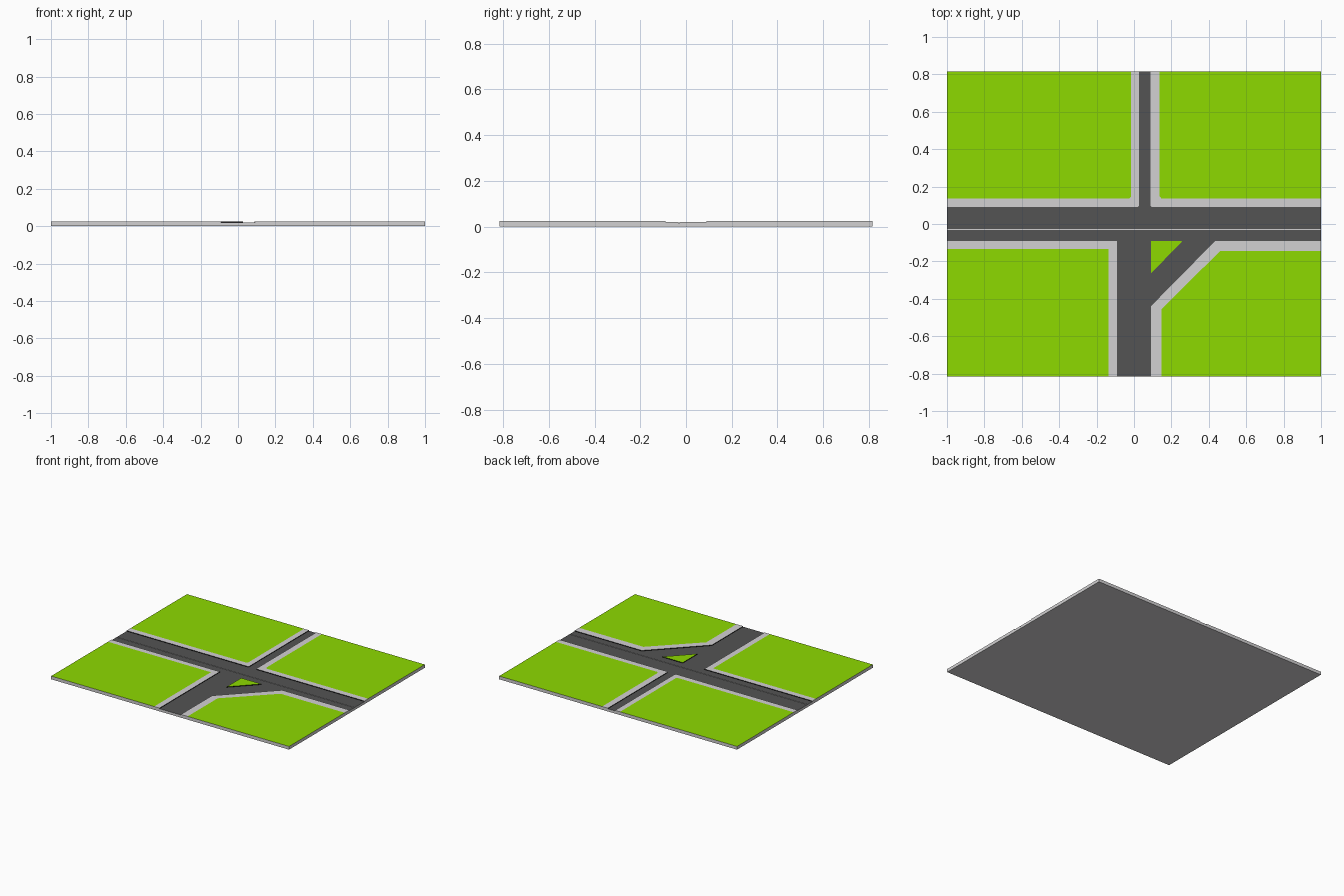
import bpy, bmesh

if "Cube" in bpy.data.objects:
    bpy.data.objects.remove(bpy.data.objects["Cube"])

W, D = 1.0, 0.815                            # half size of the tile
BASE_Z, ROAD_Z, TOP_Z = 0.014, 0.02, 0.0245  # base, road, kerb and lawn levels


def material(name, rgb):
    m = bpy.data.materials.new(name)
    m.diffuse_color = (*rgb, 1)
    m.use_nodes = True
    m.node_tree.nodes["Principled BSDF"].inputs["Base Color"].default_value = m.diffuse_color
    return m


ASPHALT = material("asphalt", (0.088, 0.088, 0.088))
PAVING = material("paving", (0.65, 0.64, 0.65))
GRASS = material("grass", (0.27, 0.70, 0.0))
BLACK = material("kerb_black", (0.002, 0.002, 0.002))


def finish(name, bm, mats):
    bmesh.ops.recalc_face_normals(bm, faces=bm.faces)
    me = bpy.data.meshes.new(name)
    bm.to_mesh(me)
    bm.free()
    for m in mats:
        me.materials.append(m)
    ob = bpy.data.objects.new(name, me)
    bpy.context.collection.objects.link(ob)
    return ob


def walls(bm, loop, z):
    """Close a top outline downward; return the side faces."""
    low = [bm.verts.new((v.co.x, v.co.y, z)) for v in loop]
    sides = []
    for i in range(len(loop)):
        j = (i + 1) % len(loop)
        sides.append(bm.faces.new((loop[i], loop[j], low[j], low[i])))
    bm.faces.new(low[::-1])
    return sides


def prism(name, pts, z0, z1, top_mat, side_mat):
    bm = bmesh.new()
    top = [bm.verts.new((x, y, z1)) for x, y in pts]
    cap = bm.faces.new(top)
    walls(bm, top, z0)
    for f in bm.faces:
        f.material_index = 0 if f is cap else 1
    return finish(name, bm, [top_mat, side_mat])


def slab(name, y0, y1, z0, z1, top_mat):
    return prism(name, [(-W, y0), (W, y0), (W, y1), (-W, y1)], z0, z1, top_mat, PAVING)


def block(name, kerb, lawn, corner):
    """Raised block: paving strip between kerb and lawn lines, grass behind."""
    bm = bmesh.new()
    k = [bm.verts.new((x, y, TOP_Z)) for x, y in kerb]
    g = [bm.verts.new((x, y, TOP_Z)) for x, y in lawn]
    c = bm.verts.new((*corner, TOP_Z))
    for i in range(len(k) - 1):
        bm.faces.new((k[i], k[i + 1], g[i + 1], g[i]))
    bm.faces.new(g + [c]).material_index = 1
    sides = walls(bm, k + [g[-1], c, g[0]], ROAD_Z)
    for f in sides[:len(k) - 1]:          # faces towards the road
        f.material_index = 2
    return finish(name, bm, [PAVING, GRASS, BLACK])


# Pale base with two asphalt panels, leaving a thin pale seam between them
slab("base_slab", -D, D, 0, BASE_Z, PAVING)
slab("front_road_panel", -D, -0.032, BASE_Z, ROAD_Z, ASPHALT)
slab("back_road_panel", -0.028, D, BASE_Z, ROAD_Z, ASPHALT)

# Four corner blocks with pavement and lawn
block("back_left_block",
      [(-W, 0.09), (0.018, 0.09), (0.026, 0.098), (0.026, D)],
      [(-W, 0.135), (-0.026, 0.135), (-0.016, 0.147), (-0.016, D)], (-W, D))
block("back_right_block",
      [(W, 0.09), (0.095, 0.09), (0.087, 0.098), (0.087, D)],
      [(W, 0.135), (0.148, 0.135), (0.135, 0.15), (0.135, D)], (W, D))
block("front_left_block",
      [(-W, -0.09), (-0.09, -0.09), (-0.09, -D)],
      [(-W, -0.133), (-0.135, -0.133), (-0.135, -D)], (-W, -D))
block("front_right_block",
      [(W, -0.09), (0.435, -0.09), (0.09, -0.44), (0.09, -D)],
      [(W, -0.145), (0.46, -0.145), (0.147, -0.455), (0.147, -D)], (W, -D))

# Triangular traffic island
prism("traffic_island", [(0.09, -0.09), (0.09, -0.265), (0.26, -0.09)],
      ROAD_Z, TOP_Z, GRASS, BLACK)
